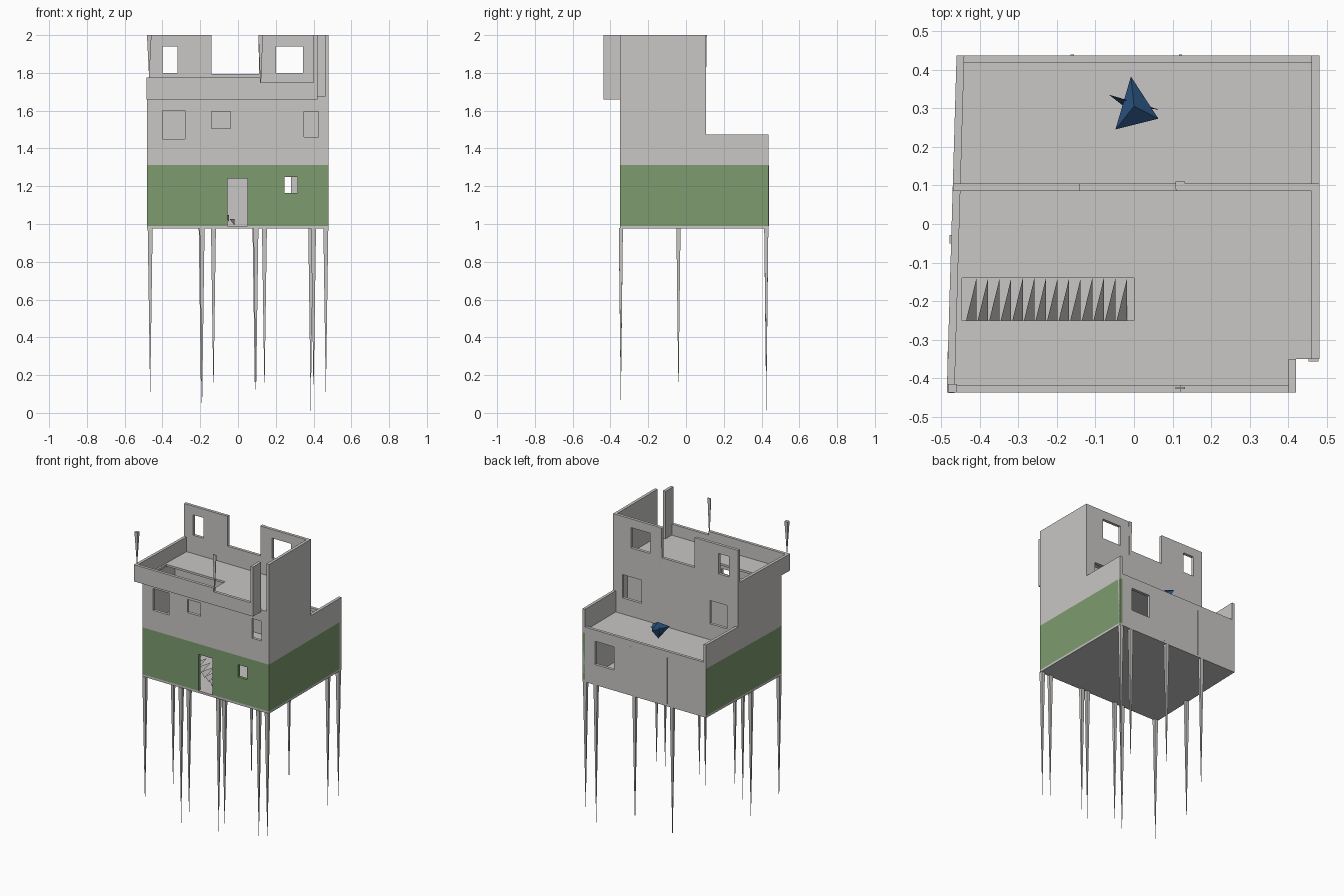
import bpy, bmesh
from mathutils import Vector

if "Cube" in bpy.data.objects:
    bpy.data.objects.remove(bpy.data.objects["Cube"])


def material(name, rgb):
    m = bpy.data.materials.new(name)
    m.diffuse_color = (*rgb, 1)
    m.use_nodes = True
    m.node_tree.nodes["Principled BSDF"].inputs["Base Color"].default_value = m.diffuse_color
    return m


GREY = material("grey plaster", (0.58, 0.57, 0.56))
GREEN = material("green paint", (0.205, 0.33, 0.155))
BLUE = material("blue", (0.025, 0.09, 0.22))


def left(y):
    """x of the slightly skewed left side"""
    return -0.485 + (y + 0.437) * 0.029


def finish(name, bm, mats):
    me = bpy.data.meshes.new(name)
    bm.to_mesh(me)
    bm.free()
    for m in mats:
        me.materials.append(m)
    ob = bpy.data.objects.new(name, me)
    bpy.context.collection.objects.link(ob)
    return ob


def panel(name, us, vs, holes, place, thick, mats):
    """Rectangular sheet with cut openings (u0, u1, v0, v1), thickened inward"""
    us = sorted(set(us) | {h[i] for h in holes for i in (0, 1)})
    vs = sorted(set(vs) | {h[i] for h in holes for i in (2, 3)})
    bm = bmesh.new()
    grid = {(u, v): bm.verts.new(place(u, v)) for u in us for v in vs}
    for a, b in zip(us, us[1:]):
        for c, d in zip(vs, vs[1:]):
            mu, mv = (a + b) / 2, (c + d) / 2
            if not any(h[0] < mu < h[1] and h[2] < mv < h[3] for h in holes):
                bm.faces.new([grid[a, c], grid[b, c], grid[b, d], grid[a, d]])
    bmesh.ops.delete(bm, geom=[v for v in bm.verts if not v.link_faces], context='VERTS')
    ob = finish(name, bm, mats)
    mod = ob.modifiers.new("thickness", 'SOLIDIFY')
    mod.thickness, mod.offset = thick, -1
    if len(mats) > 1:
        mod.material_offset = 1
    return ob


def wall(name, p, q, z0, z1, holes=(), mats=(GREY,), thick=0.02):
    """Upright wall on its outer line p-q; openings are given in world x or y"""
    p, q = Vector(p), Vector(q)
    k = 0 if abs(q.x - p.x) > abs(q.y - p.y) else 1
    cuts = []
    for a, b, c, d in holes:
        t = sorted([(a - p[k]) / (q[k] - p[k]), (b - p[k]) / (q[k] - p[k])])
        cuts.append((t[0], t[1], c, d))
    return panel(name, [0, 1], [z0, z1], cuts,
                 lambda u, z: (*p.lerp(q, u), z), thick, mats)


def slab(name, y0, y1, top, thick, holes=()):
    return panel(name, [-0.48, 0.48], [y0, y1], holes,
                 lambda u, v: (left(v) if u < -0.47 else u, v, top), thick, (GREY,))


def box(name, x0, x1, y0, y1, z0, z1):
    bm = bmesh.new()
    bmesh.ops.create_cube(bm, size=1)
    for v in bm.verts:
        v.co = ((x0 + x1) / 2 + v.co.x * (x1 - x0), (y0 + y1) / 2 + v.co.y * (y1 - y0),
                (z0 + z1) / 2 + v.co.z * (z1 - z0))
    return finish(name, bm, (GREY,))


def spike(name, x, y, z_wide, z_tip, wx, wy):
    """Flat-ended taper running down to a point"""
    bm = bmesh.new()
    ring = [bm.verts.new((x + sx * wx / 2, y + sy * wy / 2, z_wide))
            for sx, sy in ((-1, -1), (1, -1), (1, 1), (-1, 1))]
    tip = bm.verts.new((x, y, z_tip))
    bm.faces.new(ring)
    for i in range(4):
        bm.faces.new([ring[i], tip, ring[(i + 1) % 4]])
    bmesh.ops.recalc_face_normals(bm, faces=bm.faces)
    return finish(name, bm, (GREY,))


F, M, B, R = -0.35, 0.105, 0.437, 0.48      # front, middle, back, right
STAIRWELL = (-0.445, 0.0, -0.25, -0.14)
PAINT = (GREEN, GREY)

# Floors
slab("ground_slab", F, B, 0.99, 0.015)
slab("middle_slab", F, B, 1.33, 0.018, [STAIRWELL])
slab("roof_slab", -0.437, M, 1.674, 0.014, [STAIRWELL, (0.42, R, -0.437, F)])

# Ground storey, painted on three sides
wall("ground_front_wall", (left(F), F), (R, F), 0.99, 1.312,
     [(-0.055, 0.05, 0.99, 1.24), (0.245, 0.315, 1.165, 1.25)], PAINT)
wall("ground_right_wall", (R, F), (R, B), 0.99, 1.312, (), PAINT)
wall("ground_back_wall", (R, B), (left(B), B), 0.99, 1.312, [(0.24, 0.385, 1.115, 1.275)])
wall("ground_left_wall", (left(B), B), (left(F), F), 0.99, 1.312, (), PAINT)
wall("ground_partition", (0.28, M), (R - 0.02, M), 0.99, 1.312)

# Upper storey
wall("upper_front_wall", (left(F), F), (R, F), 1.33, 1.66,
     [(-0.40, -0.28, 1.45, 1.60), (-0.14, -0.04, 1.505, 1.595), (0.35, 0.425, 1.46, 1.595)])
wall("upper_right_wall", (R, F), (R, M), 1.33, 1.66)
wall("upper_back_wall", (R, M), (left(M), M), 1.33, 1.66,
     [(0.265, 0.41, 1.44, 1.60), (-0.385, -0.255, 1.44, 1.60)])
wall("upper_left_wall", (left(M), M), (left(F), F), 1.33, 1.66)
wall("upper_partition", (left(0) + 0.02, -0.04), (R - 0.02, -0.04), 1.33, 1.66)

# Unfinished top storey
wall("top_right_wall", (R, F), (R, M), 1.674, 2.0)
wall("top_back_wall", (R, M), (left(M), M), 1.674, 2.0,
     [(0.20, 0.345, 1.80, 1.94), (-0.40, -0.32, 1.80, 1.94), (-0.14, 0.11, 1.795, 2.0)])
box("balcony_end_wall", 0.40, 0.42, -0.437, F, 1.674, 2.0)

# Balcony parapets
wall("front_parapet", (left(-0.437), -0.437), (0.12, -0.437), 1.66, 1.775)
wall("front_parapet_low", (0.12, -0.437), (0.42, -0.437), 1.66, 1.75)
wall("left_parapet", (left(M), M), (left(-0.437), -0.437), 1.66, 1.775)

# Back terrace parapets and edge
wall("terrace_right_parapet", (R, M), (R, B), 1.33, 1.475)
wall("terrace_left_parapet", (left(B), B), (left(M), M), 1.33, 1.475)
wall("terrace_edge", (R, B), (left(B), B), 1.31, 1.352)

# Broken post stubs on the top storey
spike("post_front_left", -0.47, -0.425, 2.0, 1.76, 0.024, 0.022)
spike("post_front_middle", 0.12, -0.425, 2.0, 1.69, 0.024, 0.006)
spike("post_back_middle", 0.12, 0.10, 2.0, 1.40, 0.024, 0.02)

# Thin strips on the back wall
for x in (0.12, -0.16):
    box("back_strip", x - 0.004, x + 0.004, B - 0.005, B + 0.002, 0.99, 1.31)

# Tapered stilts: x, y, tip height
STILTS = [(-0.465, F, 0.08), (-0.19, F, 0.03), (-0.13, F, 0.09), (0.095, F, 0.05),
          (0.14, F, 0.09), (0.40, F, 0.08), (0.465, F, 0.08), (-0.465, -0.04, 0.08),
          (-0.195, 0.425, 0.02), (0.09, 0.425, 0.07), (0.385, 0.425, 0.0),
          (0.465, 0.425, 0.08)]
for x, y, tip in STILTS:
    spike("stilt", x, y + (0.005 if y == F else 0), 0.978, tip, 0.026, 0.022)

# Stair of thin triangular treads, rising to the left
bm = bmesh.new()
for i in range(14):
    x, z = -0.435 + i * 0.030, 1.30 - i * 0.021
    bm.faces.new([bm.verts.new(c) for c in
                  ((x, -0.25, z), (x + 0.027, -0.25, z - 0.035), (x + 0.027, -0.14, z))])
finish("stair_treads", bm, (GREY,))

# Blue crumpled object on the terrace
bm = bmesh.new()
top = [(-0.008, 0.382, 1.43), (-0.048, 0.245, 1.42), (0.063, 0.273, 1.42)]
low = [(-0.065, 0.335, 1.43), (0.063, 0.297, 1.41), (-0.02, 0.30, 1.40)]
for ring, apex, foot in ((top, (0.0, 0.305, 1.46), (0.0, 0.30, 1.345)),
                         (low, (0.0, 0.315, 1.435), (0.0, 0.30, 1.36))):
    vs = [bm.verts.new(c) for c in ring]
    a, f = bm.verts.new(apex), bm.verts.new(foot)
    for i in range(3):
        bm.faces.new([vs[i], vs[(i + 1) % 3], a])
        bm.faces.new([vs[(i + 1) % 3], vs[i], f])
bmesh.ops.recalc_face_normals(bm, faces=bm.faces)
finish("blue_object", bm, (BLUE,))
